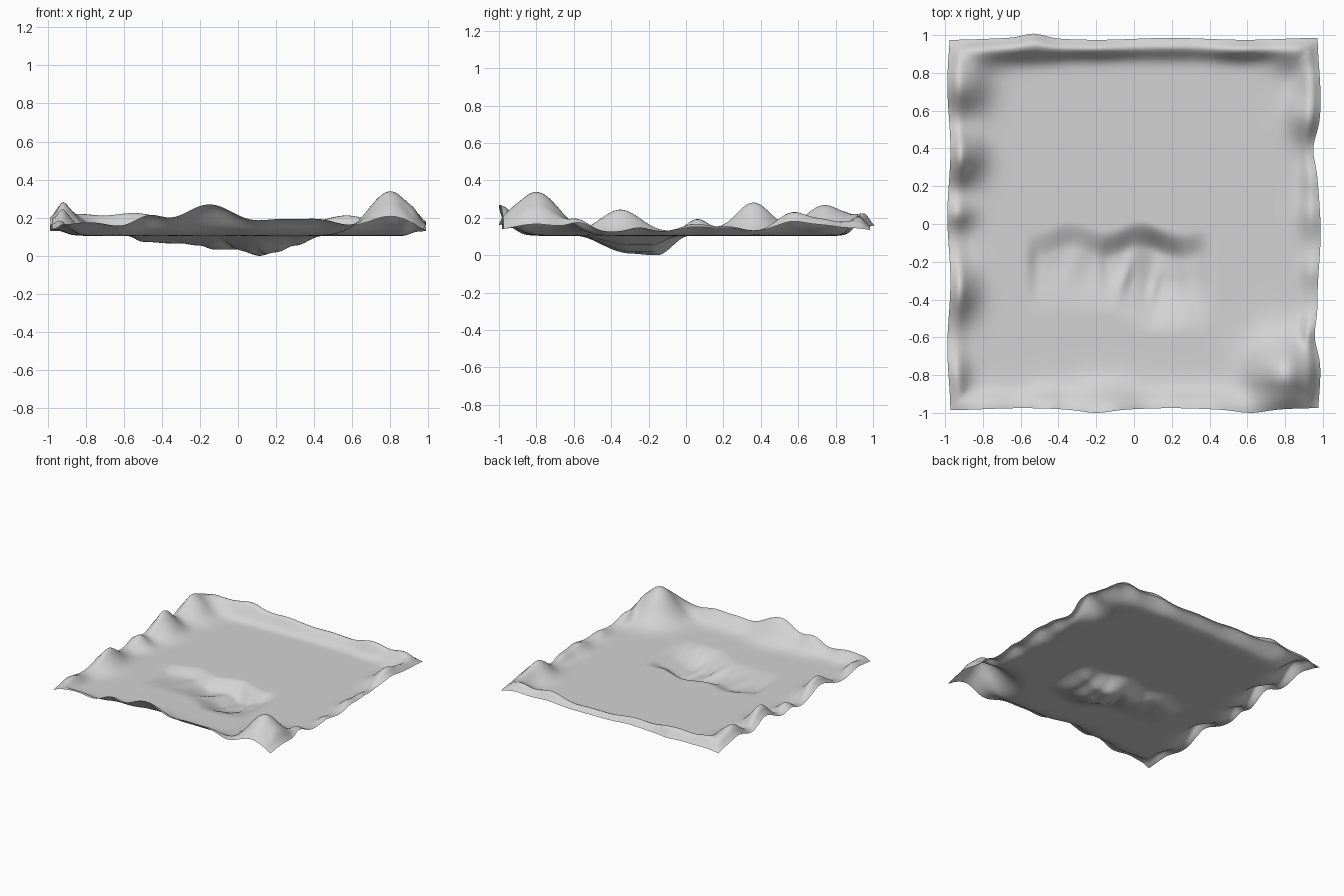
import bpy, bmesh, math

BASE = 0.1
N = 130

# rim mounds: x, y, radius x, radius y, height
MOUNDS = [
    # left side
    (-0.93, 0.36, 0.09, 0.10, 0.165), (-0.94, 0.06, 0.07, 0.06, 0.075),
    (-0.94, -0.35, 0.08, 0.11, 0.13), (-0.95, -0.80, 0.06, 0.10, 0.07),
    # back left corner
    (-0.92, 0.74, 0.10, 0.11, 0.15), (-0.82, 0.91, 0.12, 0.06, 0.07),
    # back side
    (-0.55, 0.93, 0.14, 0.045, 0.10), (-0.20, 0.94, 0.16, 0.045, 0.08),
    (0.20, 0.94, 0.18, 0.045, 0.06), (0.58, 0.93, 0.13, 0.045, 0.09),
    (0.85, 0.91, 0.09, 0.07, 0.08),
    # right side
    (0.93, 0.57, 0.08, 0.09, 0.11), (0.94, 0.75, 0.06, 0.08, 0.06),
    (0.95, 0.05, 0.06, 0.08, 0.05), (0.96, 0.23, 0.05, 0.07, 0.035),
    (0.96, -0.25, 0.05, 0.06, 0.03), (0.97, -0.57, 0.05, 0.06, 0.07),
    # front right hill
    (0.80, -0.80, 0.12, 0.13, 0.235),
    # front side
    (-0.15, -0.99, 0.15, 0.09, 0.145), (-0.47, -0.99, 0.08, 0.08, 0.075),
    (-0.78, -0.98, 0.13, 0.07, 0.05), (0.20, -0.99, 0.10, 0.08, 0.05),
    (0.42, -0.99, 0.12, 0.08, 0.065),
]

# ridges inside the hollow: x, y, radius, slant, height
RIDGES = [(-0.06, -0.30, 0.035, 0.3, 0.025), (0.11, -0.33, 0.03, 0.2, 0.018),
          (-0.33, -0.25, 0.05, 0.2, 0.012)]

# hollow depth along x
DEPTH = [(-0.58, 0), (-0.5, .03), (-0.3, .043), (-0.2, .05), (-0.13, .07),
         (0.0, .075), (0.12, .105), (0.2, .085), (0.3, .05), (0.44, 0)]


def smooth(t):
    t = max(0.0, min(1.0, t))
    return t * t * (3 - 2 * t)


def depth_at(x):
    for (x0, d0), (x1, d1) in zip(DEPTH, DEPTH[1:]):
        if x0 <= x <= x1:
            return d0 + (d1 - d0) * smooth((x - x0) / (x1 - x0))
    return 0.0


def hollow(x, y):
    north = -0.01 + 0.025 * math.sin(17 * x + 1) - 0.25 * max(0, x - 0.2)
    south = -0.48 - 0.11 * smooth((x + 0.15) / 0.25)
    wall = min(smooth((north - y) / 0.15), smooth((y - south) / 0.30))
    bump = sum(h * math.exp(-((x - cx - s * (y - cy)) / r) ** 2 - ((y - cy) / 0.12) ** 2)
               for cx, cy, r, s, h in RIDGES)
    return wall * (depth_at(x) - bump)


def height(x, y):
    z = BASE + sum(h * math.exp(-((x - cx) / (rx * 1.35)) ** 2 - ((y - cy) / (ry * 1.35)) ** 2)
                   for cx, cy, rx, ry, h in MOUNDS)
    # the sheet droops a little at its outer border, except at the front
    edge = max(abs(x), y)
    z -= (z - BASE) * 0.4 * smooth((edge - 0.92) / 0.06)
    # slight lift all round the border
    z += 0.022 * smooth((max(abs(x), abs(y)) - 0.86) / 0.1)
    return z - hollow(x, y)


# terrain sheet
bm = bmesh.new()
grid = []
for j in range(N + 1):
    row = []
    for i in range(N + 1):
        x = -0.98 + 1.96 * i / N
        y = -0.98 + 1.96 * j / N
        z = height(x, y)
        # wavy outline
        wx = smooth((abs(x) - 0.85) / 0.13)
        wy = smooth((abs(y) - 0.85) / 0.13)
        px = x + wx * 0.008 * math.sin(9 * y + 2 * x)
        if x > 0:
            px -= wx * 0.025 * (math.exp(-((y + 0.6) / 0.1) ** 2) + math.exp(-((y - 0.4) / 0.1) ** 2))
        py = y + wy * 0.005 * math.sin(8 * x)
        if y > 0:
            py += wy * 0.023 * math.exp(-((x + 0.53) / 0.08) ** 2)
        else:
            py -= wy * 0.015 * (math.exp(-((x + 0.2) / 0.1) ** 2) + math.exp(-((x - 0.62) / 0.1) ** 2))
        row.append(bm.verts.new((px, py, z)))
    grid.append(row)
for j in range(N):
    for i in range(N):
        f = bm.faces.new((grid[j][i], grid[j][i + 1], grid[j + 1][i + 1], grid[j + 1][i]))
        f.smooth = True

# stand the lowest point on the ground
low = min(v.co.z for v in bm.verts)
for v in bm.verts:
    v.co.z -= low

mesh = bpy.data.meshes.new("terrain_sheet")
bm.to_mesh(mesh)
bm.free()
terrain = bpy.data.objects.new("terrain_sheet", mesh)
bpy.context.collection.objects.link(terrain)

# plain light grey
mat = bpy.data.materials.new("light grey")
mat.diffuse_color = (0.65, 0.65, 0.65, 1)
mesh.materials.append(mat)
